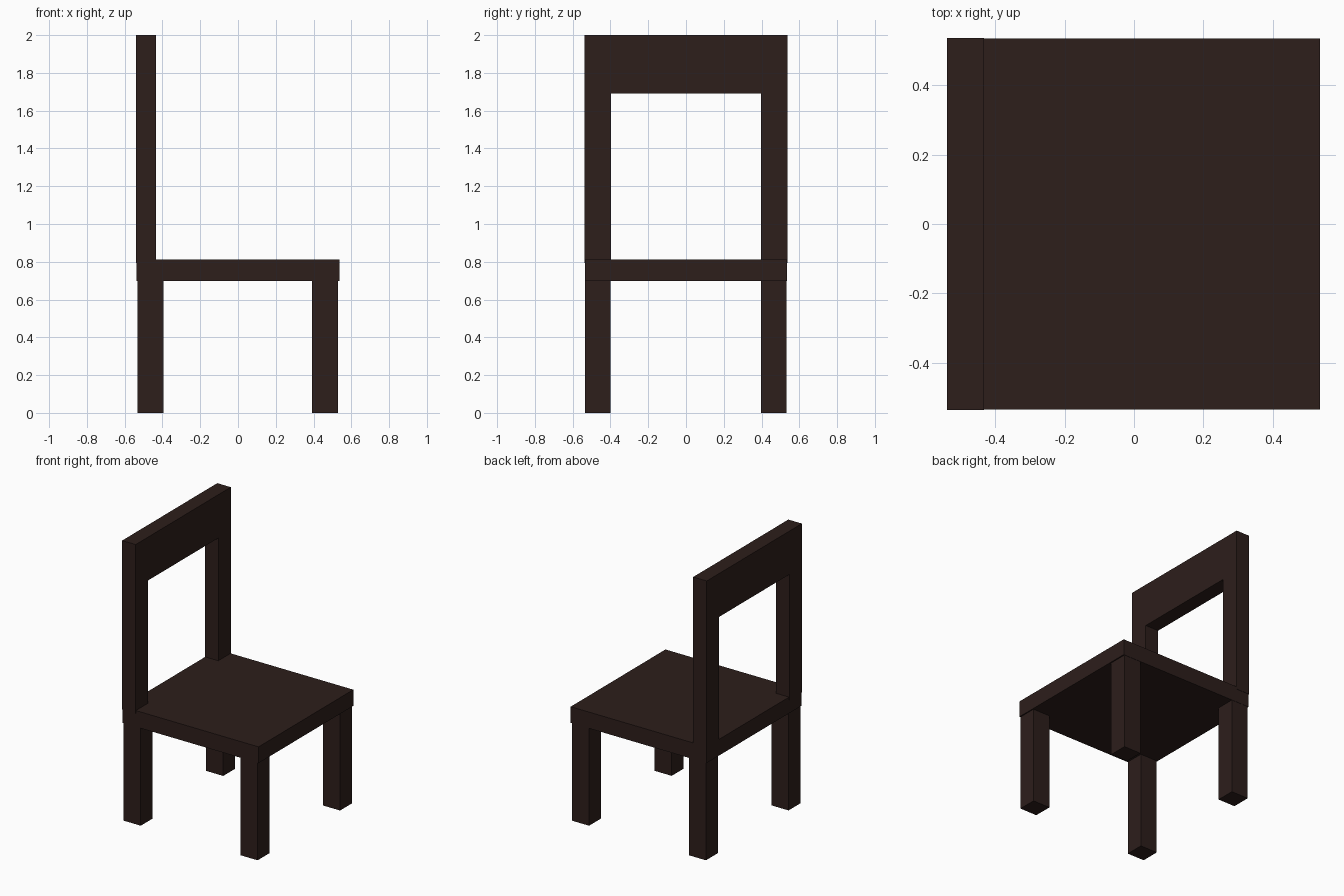
import bpy
import bmesh

if "Cube" in bpy.data.objects:
    bpy.data.objects.remove(bpy.data.objects["Cube"])

wood = bpy.data.materials.new("dark_wood")
wood.diffuse_color = (0.026, 0.013, 0.011, 1.0)
wood.use_nodes = True
wood.node_tree.nodes["Principled BSDF"].inputs["Base Color"].default_value = wood.diffuse_color


def finish(name, bm):
    bmesh.ops.recalc_face_normals(bm, faces=bm.faces)
    mesh = bpy.data.meshes.new(name)
    bm.to_mesh(mesh)
    bm.free()
    mesh.materials.append(wood)
    obj = bpy.data.objects.new(name, mesh)
    bpy.context.collection.objects.link(obj)
    return obj


def box(name, x, y, z):
    """Box from (min, max) ranges on each axis."""
    bm = bmesh.new()
    bmesh.ops.create_cube(bm, size=1.0)
    for v in bm.verts:
        v.co = [r[0] if c < 0 else r[1] for c, r in zip(v.co, (x, y, z))]
    return finish(name, bm)


def extrude_profile(name, points, x0, x1):
    """Extrude a (y, z) outline along x."""
    bm = bmesh.new()
    face = bm.faces.new([bm.verts.new((x0, y, z)) for y, z in points])
    ext = bmesh.ops.extrude_face_region(bm, geom=[face], use_keep_orig=True)
    verts = [g for g in ext["geom"] if isinstance(g, bmesh.types.BMVert)]
    bmesh.ops.translate(bm, verts=verts, vec=(x1 - x0, 0, 0))
    return finish(name, bm)


# Seat slab
box("seat", (-0.537, 0.537), (-0.535, 0.535), (0.697, 0.813))

# Four square legs
for end, x in (("back", (-0.531, -0.395)), ("front", (0.393, 0.529))):
    for side, y in (("right", (-0.534, -0.400)), ("left", (0.397, 0.533))):
        box(f"{end}_{side}_leg", x, y, (0.0, 0.70))

# Backrest: two posts and a wide top rail as one arch
outer, inner, foot, rail, top = 0.537, 0.396, 0.794, 1.69, 2.0
arch = [(-outer, foot), (-outer, top), (outer, top), (outer, foot),
        (inner, foot), (inner, rail), (-inner, rail), (-inner, foot)]
extrude_profile("backrest", arch, -0.54, -0.433)
